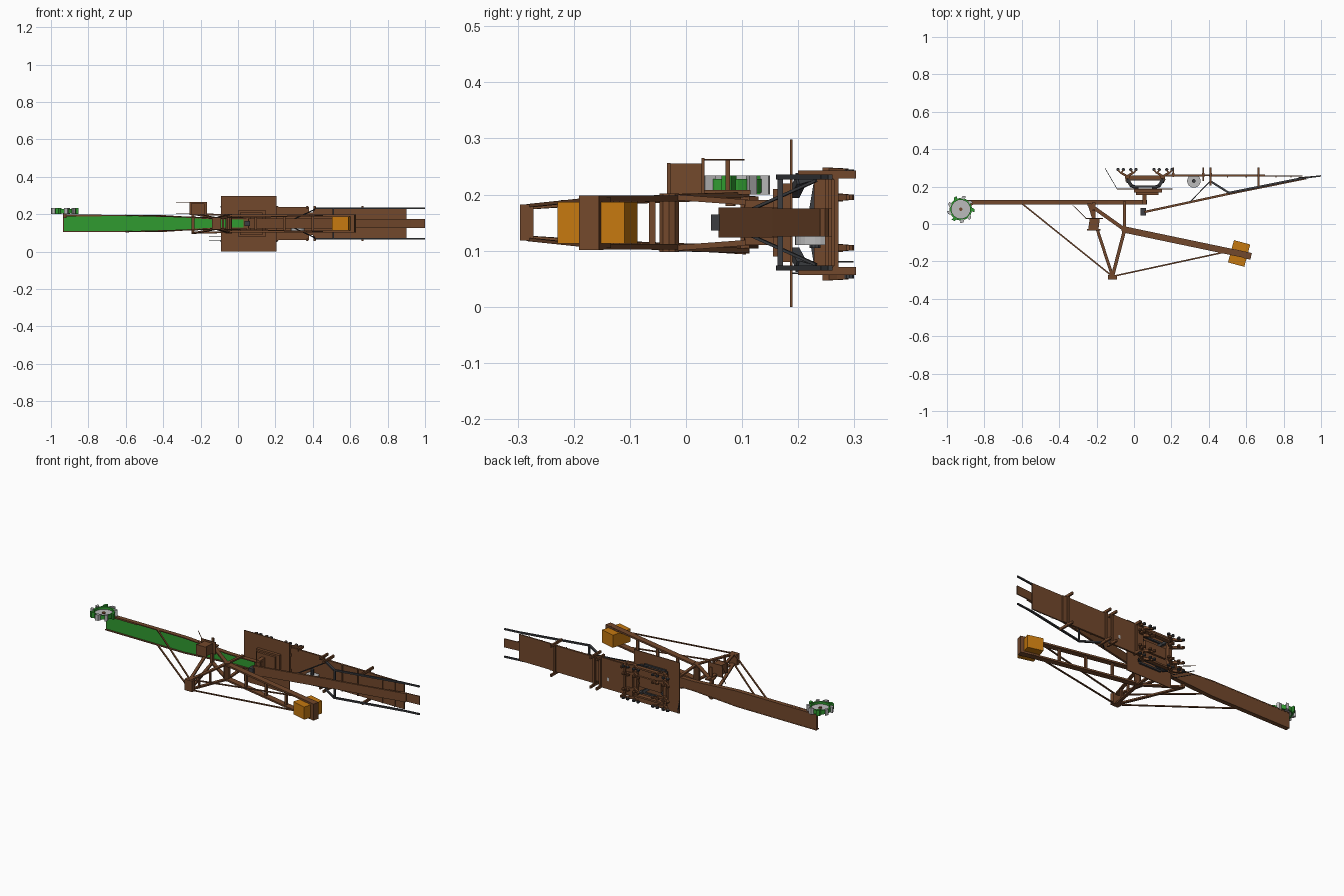
import bpy, bmesh, math
from mathutils import Vector, Matrix

C = 0.15  # z of the machine's centre plane (machine lies on its side, its "up" is -y)

def mat(name, c):
    m = bpy.data.materials.new(name)
    m.diffuse_color = (*c, 1)
    return m

BROWN = mat("rust_brown", (0.17, 0.065, 0.025))
GREEN = mat("belt_green", (0.03, 0.33, 0.03))
ORANGE = mat("ballast_orange", (0.56, 0.19, 0.005))
GREY = mat("dark_steel", (0.045, 0.047, 0.052))
LIGHT = mat("light_steel", (0.5, 0.5, 0.5))

def finish(name, bm, m):
    bmesh.ops.recalc_face_normals(bm, faces=bm.faces)
    me = bpy.data.meshes.new(name)
    bm.to_mesh(me)
    bm.free()
    me.materials.append(m)
    ob = bpy.data.objects.new(name, me)
    bpy.context.collection.objects.link(ob)
    return ob

def box(name, x, y, z, m=BROWN):
    """Axis-aligned box from ranges; z is measured from the centre plane."""
    bm = bmesh.new()
    mid = Vector((sum(x) / 2, sum(y) / 2, sum(z) / 2 + C))
    size = (x[1] - x[0], y[1] - y[0], z[1] - z[0])
    bmesh.ops.create_cube(bm, size=1, matrix=Matrix.Translation(mid) @ Matrix.Diagonal((*size, 1)))
    return finish(name, bm, m)

def beam(name, p, q, h, w, m=BROWN):
    """Rectangular bar from p to q: h deep in the side plane, w wide across it."""
    p, q = Vector(p), Vector(q)
    d = (q - p).normalized()
    up = Vector((0, 0, 1)) if abs(d.z) < 0.95 else Vector((1, 0, 0))
    s = d.cross(up).normalized()
    t = s.cross(d)
    R = Matrix((d, s, t)).transposed().to_4x4()
    mid = (p + q) / 2 + Vector((0, 0, C))
    bm = bmesh.new()
    bmesh.ops.create_cube(bm, size=1, matrix=Matrix.Translation(mid) @ R @ Matrix.Diagonal(((q - p).length, h, w, 1)))
    return finish(name, bm, m)

def pair(name, p, q, h, w, m=BROWN):
    """Bar mirrored across the centre plane."""
    for k, s in (("left", -1), ("right", 1)):
        beam(f"{name}_{k}", (p[0], p[1], s * p[2]), (q[0], q[1], s * q[2]), h, w, m)

def prism(name, pts, z, m):
    """Side-plane outline extruded across z."""
    bm = bmesh.new()
    f = bm.faces.new([bm.verts.new((a, b, C + z[0])) for a, b in pts])
    r = bmesh.ops.extrude_face_region(bm, geom=[f])
    bmesh.ops.translate(bm, vec=(0, 0, z[1] - z[0]), verts=[v for v in r["geom"] if isinstance(v, bmesh.types.BMVert)])
    return finish(name, bm, m)

def drum(name, x, y, z, r, m, n=24):
    return prism(name, [(x + r * math.cos(i * math.tau / n), y + r * math.sin(i * math.tau / n)) for i in range(n)], z, m)

def plan(name, pts, y, m):
    """Outline in x / half-width, mirrored across z and extruded in y."""
    bm = bmesh.new()
    loop = pts + [(a, -b) for a, b in reversed(pts)]
    f = bm.faces.new([bm.verts.new((a, y[0], C + b)) for a, b in loop])
    r = bmesh.ops.extrude_face_region(bm, geom=[f])
    bmesh.ops.translate(bm, vec=(0, y[1] - y[0], 0), verts=[v for v in r["geom"] if isinstance(v, bmesh.types.BMVert)])
    return finish(name, bm, m)

# Digging boom with belt and side walls
plan("digging_boom", [(-0.935, 0.045), (-0.42, 0.045), (-0.14, 0.026), (0.07, 0.026)], (0.113, 0.128), BROWN)
plan("boom_belt", [(-0.93, 0.04), (-0.42, 0.04), (-0.14, 0.022), (0.03, 0.022)], (0.109, 0.114), GREEN)
pair("boom_wall", (-0.935, 0.116, 0.044), (-0.42, 0.116, 0.044), 0.026, 0.005)
pair("boom_wall_taper", (-0.42, 0.116, 0.044), (-0.14, 0.116, 0.026), 0.026, 0.005)
pair("boom_wall_root", (-0.14, 0.116, 0.026), (0.07, 0.116, 0.026), 0.026, 0.005)
box("boom_end_hood", (-0.89, -0.73), (0.103, 0.115), (0.038, 0.047))

# Bucket wheel
WX, WY = -0.926, 0.079
drum("wheel_disc", WX, WY, (0.058, 0.064), 0.052, LIGHT)
bm = bmesh.new()
ring = [bm.verts.new((WX + r, WY, C + z)) for r, z in ((0.05, 0.054), (0.06, 0.054), (0.06, 0.078), (0.05, 0.078))]
edges = [bm.edges.new((ring[i], ring[(i + 1) % 4])) for i in range(4)]
bmesh.ops.spin(bm, geom=ring + edges, cent=(WX, WY, 0), axis=(0, 0, 1), angle=math.tau, steps=27)
bmesh.ops.remove_doubles(bm, verts=bm.verts, dist=1e-5)
finish("wheel_rim", bm, GREEN)
for i in range(9):
    a = i * math.tau / 9
    pts = [(0.056, -0.17), (0.074, -0.22), (0.072, 0.02), (0.056, 0.2)]
    pts = [(WX + r * math.cos(a + t), WY + r * math.sin(a + t)) for r, t in pts]
    prism(f"bucket_{i + 1}", pts, (0.05, 0.084), LIGHT if i % 3 else GREEN)
drum("wheel_axle", WX, WY, (0.03, 0.07), 0.009, BROWN, 12)
beam("wheel_arm", (WX, WY, 0.042), (-0.86, 0.115, 0.042), 0.02, 0.01)

# Mast frames, tie rods and counterweight boom
PIV, TOP, FOOT = (-0.05, -0.03), (-0.115, -0.28), (-0.24, 0.105)
pair("main_post", (-0.05, 0.12, 0.035), (*PIV, 0.046), 0.016, 0.01)
pair("front_brace", (*FOOT, 0.05), (*PIV, 0.046), 0.02, 0.009)
pair("rear_mast", (*PIV, 0.046), (*TOP, 0.028), 0.018, 0.009)
pair("front_mast", (*FOOT, 0.052), (*TOP, 0.028), 0.016, 0.009)
pair("front_tie", (-0.6, 0.11, 0.044), (*TOP, 0.03), 0.008, 0.006)
pair("rear_tie", (*TOP, 0.03), (0.5, -0.147, 0.044), 0.008, 0.006)
pair("counter_boom", (*PIV, 0.043), (0.61, -0.168, 0.043), 0.034, 0.01)
drum("mast_pivot", *PIV, (-0.052, 0.052), 0.018, BROWN, 10)
box("mast_head", (-0.14, -0.09), (-0.296, -0.272), (-0.032, 0.032))
for t in (0.22, 0.45, 0.68):
    x, y = PIV[0] + 0.66 * t, PIV[1] - 0.138 * t
    beam(f"counter_boom_tie_{int(t * 100)}", (x, y, -0.043), (x, y, 0.043), 0.012, 0.014)
for t in (0.45, 0.75):
    x, y = PIV[0] - 0.065 * t, PIV[1] - 0.25 * t
    beam(f"mast_tie_{int(t * 100)}", (x, y, -0.04), (x, y, 0.04), 0.01, 0.01)
beam("mast_foot_beam", (*FOOT, -0.055), (*FOOT, 0.055), 0.016, 0.016)
beam("ballast_block", (0.578, -0.098, 0), (0.546, -0.217, 0), 0.09, 0.074, ORANGE)
beam("counter_boom_end", (0.59, -0.165, 0), (0.626, -0.173, 0), 0.036, 0.097)
beam("ballast_band", (0.53, -0.15, 0), (0.6, -0.166, 0), 0.034, 0.09)

# Operator cabin and its stair
prism("cabin", [(-0.237, 0.028), (-0.245, -0.03), (-0.19, -0.03), (-0.183, 0.028)], (0.048, 0.105), BROWN)
box("cabin_roof", (-0.25, -0.18), (-0.034, -0.028), (0.046, 0.106))
box("cabin_walkway", (-0.26, -0.165), (0.028, 0.033), (0.045, 0.115))
for z in (0.055, 0.112):
    beam("cabin_stair_rail", (-0.33, 0.103, z), (-0.255, 0.03, z), 0.003, 0.003)
box("cabin_post", (-0.225, -0.205), (0.03, 0.115), (0.05, 0.058))
box("cabin_outrigger", (-0.222, -0.208), (0.07, 0.078), (0.045, 0.112))

# Slewing platform and turntable
box("platform", (-0.09, 0.205), (0.185, 0.19), (-0.15, 0.148))
drum("turntable_lower", 0.07, 0.18, (0, 0.001), 0.01, BROWN, 8)
box("turntable_base", (-0.0, 0.15), (0.168, 0.187), (-0.07, 0.07))
box("turntable_top", (0.01, 0.13), (0.155, 0.17), (-0.06, 0.06))
box("slew_column", (0.045, 0.068), (0.105, 0.16), (-0.04, 0.04))

# Undercarriage: splayed legs, square frame, side girders
for x, s in ((-0.035, -1), (0.155, 1)):
    pair("splayed_leg_upper", (x - s * 0.055, 0.192, 0.05), (x - s * 0.02, 0.205, 0.075), 0.018, 0.014, GREY)
    pair("splayed_leg_lower", (x - s * 0.02, 0.205, 0.075), (x, 0.24, 0.085), 0.018, 0.014, GREY)
    pair("corner_brace", (x, 0.225, 0.02), (x, 0.235, 0.08), 0.012, 0.012, GREY)
    box("cross_girder", (x - 0.01, x + 0.01), (0.228, 0.25), (-0.085, 0.085))
for s in (-1, 1):
    z = sorted((s * 0.078, s * 0.088))
    box("side_girder", (-0.035, 0.155), (0.232, 0.258), z)
    box("frame_rail", (-0.01, 0.13), (0.195, 0.205), z, GREY)
box("centre_girder", (-0.01, 0.13), (0.232, 0.245), (-0.03, 0.03))

# Rail bogies: branching equalisers with wheels
for x in (-0.037, 0.155):
    for z in (-0.095, -0.045, 0.045, 0.09):
        beam("bogie_stem", (x, 0.243, z), (x, 0.262, z), 0.024, 0.016)
        for s in (-1, 1):
            beam("bogie_arm", (x, 0.255, z), (x + s * 0.034, 0.275, z), 0.012, 0.014)
            for t in (-1, 1):
                wx = x + s * 0.034 + t * 0.014
                beam("bogie_fork", (x + s * 0.034, 0.272, z), (wx, 0.287, z), 0.008, 0.012)
                drum("bogie_wheel", wx, 0.291, (z - 0.005, z + 0.005), 0.009, GREY if abs(z) > 0.05 else BROWN, 10)

# Access ladder and handrails
for z in (-0.09, -0.07):
    beam("ladder_rail", (-0.155, 0.298, z), (-0.09, 0.187, z), 0.003, 0.003, GREY)
pair("platform_handrail", (-0.03, 0.236, 0.09), (0.17, 0.236, 0.09), 0.003, 0.003, GREY)

# Connecting bridge decks
box("bridge_deck_front", (0.16, 0.38), (0.255, 0.265), (-0.088, 0.088))
box("bridge_deck_rear", (0.4, 0.7), (0.254, 0.265), (-0.077, 0.077))
plan("bridge_deck_tail", [(0.7, 0.077), (0.9, 0.077)], (0.253, 0.26), BROWN)
box("bridge_link", (0.37, 0.41), (0.256, 0.264), (-0.06, 0.06))
for x, y in ((0.21, 0.25), (0.37, 0.23), (0.41, 0.205), (0.665, 0.2)):
    for s in (-1, 1):
        z = s * 0.086
        box("bridge_post", (x - 0.005, x + 0.005), (y, 0.303), (z - 0.007, z + 0.007))
    box("bridge_cross_beam", (x - 0.006, x + 0.006), (0.262, 0.272), (-0.09, 0.09))
for x in (0.5, 0.6, 0.76, 0.84):
    box("deck_rib", (x - 0.003, x + 0.003), (0.248, 0.255), (-0.077, 0.077))

# Discharge conveyor and its steel side tubes
beam("discharge_conveyor", (0.055, 0.064, 0), (0.5, 0.16, 0), 0.012, 0.053)
beam("discharge_conveyor_rear", (0.5, 0.16, 0), (0.92, 0.245, 0), 0.012, 0.05)
beam("conveyor_tail", (0.88, 0.247, 0), (1.0, 0.257, 0), 0.006, 0.05)
box("discharge_head", (0.035, 0.065), (0.045, 0.085), (-0.014, 0.014), GREY)
pair("side_tube_front", (0.41, 0.228, 0.081), (0.51, 0.165, 0.081), 0.011, 0.009, GREY)
pair("side_tube_rear", (0.505, 0.166, 0.081), (0.9, 0.245, 0.081), 0.011, 0.009, GREY)
pair("side_tube_tail", (0.895, 0.244, 0.081), (0.998, 0.257, 0.081), 0.008, 0.009, GREY)
pair("conveyor_strut", (0.3, 0.118, 0.024), (0.41, 0.232, 0.075), 0.005, 0.005, GREY)
beam("side_tube_tie", (0.51, 0.168, -0.081), (0.51, 0.168, 0.081), 0.009, 0.009, GREY)

# Cable reel
drum("cable_reel", 0.32, 0.23, (-0.04, -0.02), 0.036, LIGHT, 24)
drum("reel_hub", 0.32, 0.23, (-0.045, 0.01), 0.01, GREY, 10)
